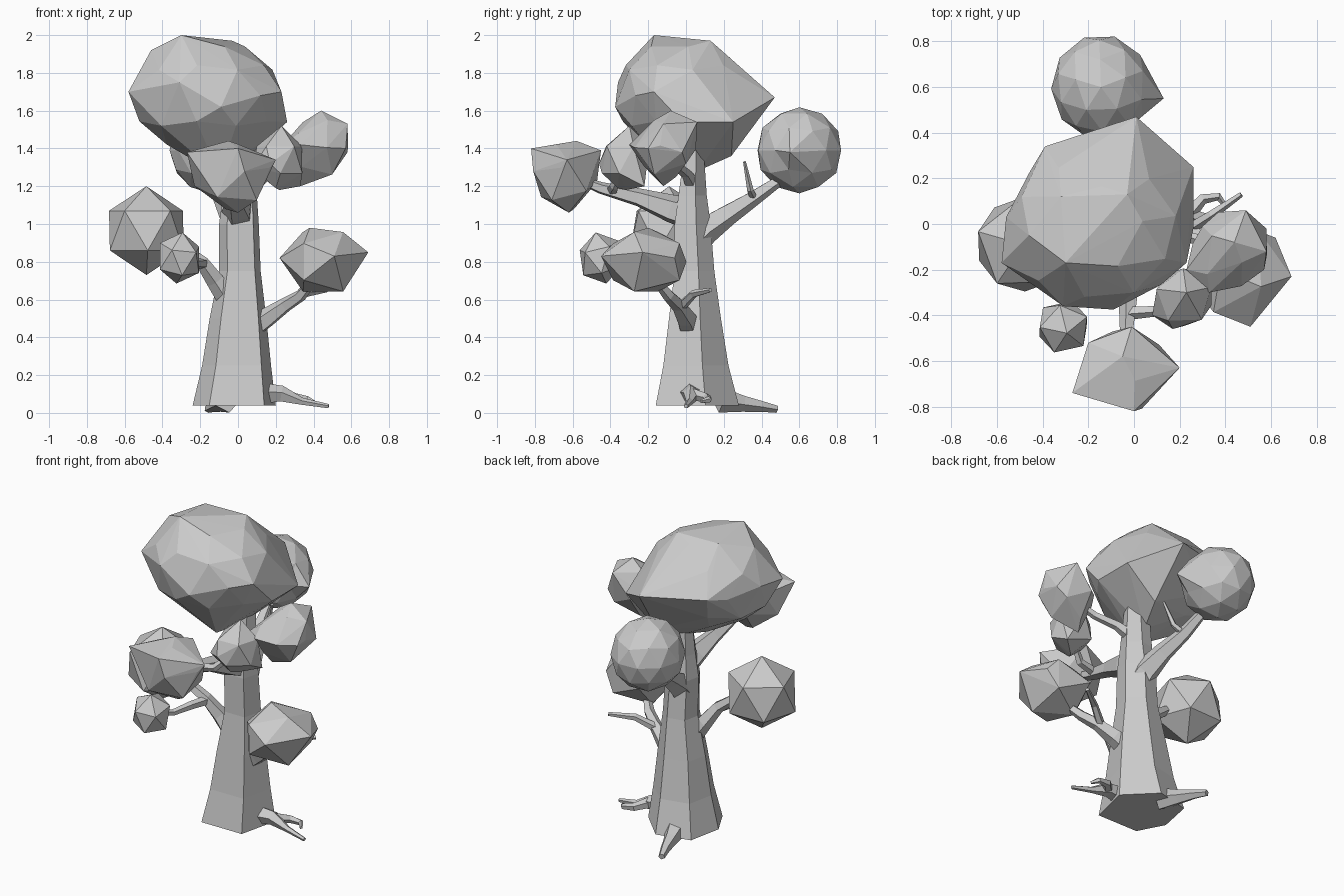
import bpy, bmesh
from mathutils import Vector, Matrix, Euler
from math import radians, cos, sin, pi


def finish(name, bm):
    bmesh.ops.recalc_face_normals(bm, faces=bm.faces)
    me = bpy.data.meshes.new(name)
    bm.to_mesh(me)
    bm.free()
    ob = bpy.data.objects.new(name, me)
    bpy.context.collection.objects.link(ob)
    return ob


def skin(bm, rings):
    """Bridge successive vertex rings and cap both ends."""
    rows = [[bm.verts.new(p) for p in ring] for ring in rings]
    n = len(rows[0])
    for a, b in zip(rows, rows[1:]):
        for i in range(n):
            j = (i + 1) % n
            bm.faces.new((a[i], a[j], b[j], b[i]))
    bm.faces.new(rows[0][::-1])
    bm.faces.new(rows[-1])


def limb(name, pts, sides=5):
    """Tapered faceted limb through (x, y, z, radius) points."""
    P = [Vector(p[:3]) for p in pts]
    rings = []
    for i, p in enumerate(P):
        d = (P[min(i + 1, len(P) - 1)] - P[max(i - 1, 0)]).normalized()
        u = d.cross(Vector((0.1, 0.2, 1))).normalized()
        v = d.cross(u)
        rings.append([p + pts[i][3] * (u * cos(2 * pi * k / sides) + v * sin(2 * pi * k / sides))
                      for k in range(sides)])
    bm = bmesh.new()
    skin(bm, rings)
    return finish(name, bm)


def leaves(name, centre, size, detail=1, turn=(0, 0, 0), pulls=(), extra=()):
    """Faceted leaf clump; each pull drags the best aligned vertex to a point.
    Extra corner points are wrapped in with a convex hull."""
    bm = bmesh.new()
    bmesh.ops.create_icosphere(bm, subdivisions=detail, radius=1)
    rot = Euler([radians(a) for a in turn]).to_matrix().to_4x4()
    bm.transform(Matrix.Translation(centre) @ Matrix.Diagonal((*size, 1)) @ rot)
    free = list(bm.verts)
    c = Vector(centre)
    for t in map(Vector, pulls):
        v = max(free, key=lambda w: (w.co - c).normalized().dot((t - c).normalized()))
        v.co = t
        free.remove(v)
    if extra:
        pts = [v.co.copy() for v in bm.verts] + [Vector(p) for p in extra]
        bm.clear()
        for p in pts:
            bm.verts.new(p)
        bmesh.ops.convex_hull(bm, input=bm.verts)
        bmesh.ops.delete(bm, geom=[v for v in bm.verts if not v.link_faces], context='VERTS')
    return finish(name, bm)


# Trunk: six-sided outline fitted to (z, x0, x1, y0, y1) at each level
outline = [(.2, 0), (.86, 0), (1, .6), (.6, 1), (.1, .88), (0, .38)]
levels = [(.04, -.24, .20, -.16, .28), (.25, -.19, .175, -.12, .225), (.50, -.15, .15, -.09, .185),
          (.75, -.10, .12, -.06, .15), (1.0, -.10, .11, -.06, .13), (1.15, -.08, .10, -.04, .11),
          (1.45, -.06, .09, 0, .09)]
bm = bmesh.new()
skin(bm, [[(x0 + u * (x1 - x0), y0 + v * (y1 - y0), z) for u, v in outline]
          for z, x0, x1, y0, y1 in levels])
finish("trunk", bm)

# Roots
limb("right_root", [(.12, .02, .10, .06), (.23, .03, .10, .045), (.34, .02, .06, .02), (.48, 0, .035, .012)])
limb("right_root_fork", [(.23, .03, .10, .035), (.30, .11, .08, .025), (.37, .12, .07, .018), (.40, .08, .06, .01)])
limb("back_root", [(-.06, .18, .07, .07), (-.10, .30, .05, .045), (-.13, .40, .035, .03), (-.16, .48, .02, .02)])

# Main branches and their twigs
limb("back_branch", [(0, .03, .90, .09), (-.01, .10, .97, .08), (-.04, .22, 1.05, .06),
                     (-.09, .36, 1.14, .043), (-.13, .55, 1.27, .025)])
limb("back_twig", [(-.09, .36, 1.13, .022), (-.02, .34, 1.18, .018), (.03, .31, 1.33, .008)])
limb("front_branch", [(0, .03, 1.05, .09), (0, -.08, 1.08, .078), (-.02, -.25, 1.14, .05),
                      (-.03, -.45, 1.19, .033), (-.03, -.58, 1.24, .02)])
limb("front_twig", [(-.02, -.39, 1.18, .03), (.10, -.38, 1.2, .025), (.2, -.33, 1.3, .018)])
limb("left_branch", [(-.05, .0, .60, .06), (-.12, -.02, .70, .05), (-.19, -.06, .80, .038),
                     (-.30, -.08, .88, .03), (-.42, -.09, .95, .02)])
limb("left_twig", [(-.18, -.05, .79, .03), (-.22, -.18, .79, .026), (-.26, -.30, .78, .02), (-.3, -.42, .81, .015)])
limb("right_branch", [(.06, .02, .44, .065), (.15, 0, .50, .055), (.25, -.04, .57, .04),
                      (.33, -.09, .62, .033), (.42, -.18, .73, .02)])
limb("right_twig", [(.23, -.03, .56, .028), (.34, .04, .63, .022), (.47, .13, .65, .012)])
limb("upper_right_branch", [(.03, .04, 1.2, .045), (.13, 0, 1.27, .03), (.25, -.06, 1.32, .025), (.4, -.1, 1.4, .02)])

# Crown: rounded clump drawn out to big facets at the back and below
leaves("crown", (-.17, -.02, 1.68), (.40, .355, .305), 2, (0, 0, 10),
       [(-.30, -.17, 2.0), (-.58, -.17, 1.70), (-.56, .03, 1.72), (.23, -.17, 1.70),
        (-.31, -.36, 1.75), (-.09, -.375, 1.62), (-.46, -.05, 1.92)],
       [(.01, .47, 1.67), (.26, .25, 1.54), (.26, -.02, 1.54), (-.03, .06, 1.28), (.04, .24, 1.36),
        (-.03, .13, 1.97), (-.39, .34, 1.70), (-.32, .12, 1.97), (.10, -.02, 1.88), (-.10, -.08, 1.26)])

# Smaller leaf clumps
leaves("left_leaves", (-.485, -.09, .965), (.23, .23, .235), 1, (0, 0, 20))
leaves("small_left_leaves", (-.31, -.45, .82), (.125, .125, .14), 1, (15, 0, 30))
leaves("right_leaves", (.45, -.21, .80), (.235, .24, .185), 1, (20, 25, 10),
       [(.69, -.23, .85), (.51, -.45, .83), (.22, -.22, .82)], [(.38, -.2, .98), (.62, -.06, .82)])
leaves("upper_right_leaves", (.42, -.11, 1.40), (.165, .17, .17), 1, (20, 20, 0), [],
       [(.44, -.08, 1.60), (.58, -.12, 1.53), (.58, -.02, 1.38), (.57, -.2, 1.40), (.33, -.30, 1.42),
        (.49, .06, 1.54), (.30, -.01, 1.42), (.33, -.12, 1.20), (.23, -.20, 1.41)])
leaves("small_upper_right_leaves", (.22, -.32, 1.34), (.14, .14, .16), 1, (0, 0, 20), [],
       [(.08, -.40, 1.30), (.17, -.46, 1.32), (.33, -.22, 1.2), (.2, -.36, 1.19), (.23, -.3, 1.52)])
leaves("front_leaves", (-.03, -.64, 1.25), (.21, .18, .18), 1, (15, 10, 0), [],
       [(.20, -.63, 1.34), (-.27, -.74, 1.38), (0, -.82, 1.40), (0, -.62, 1.06), (-.05, -.58, 1.44),
        (-.01, -.45, 1.39), (-.2, -.52, 1.36)])
leaves("back_leaves", (-.145, .60, 1.39), (.218, .23, .228), 2, (0, 0, 20), [(.13, .55, 1.38)])
